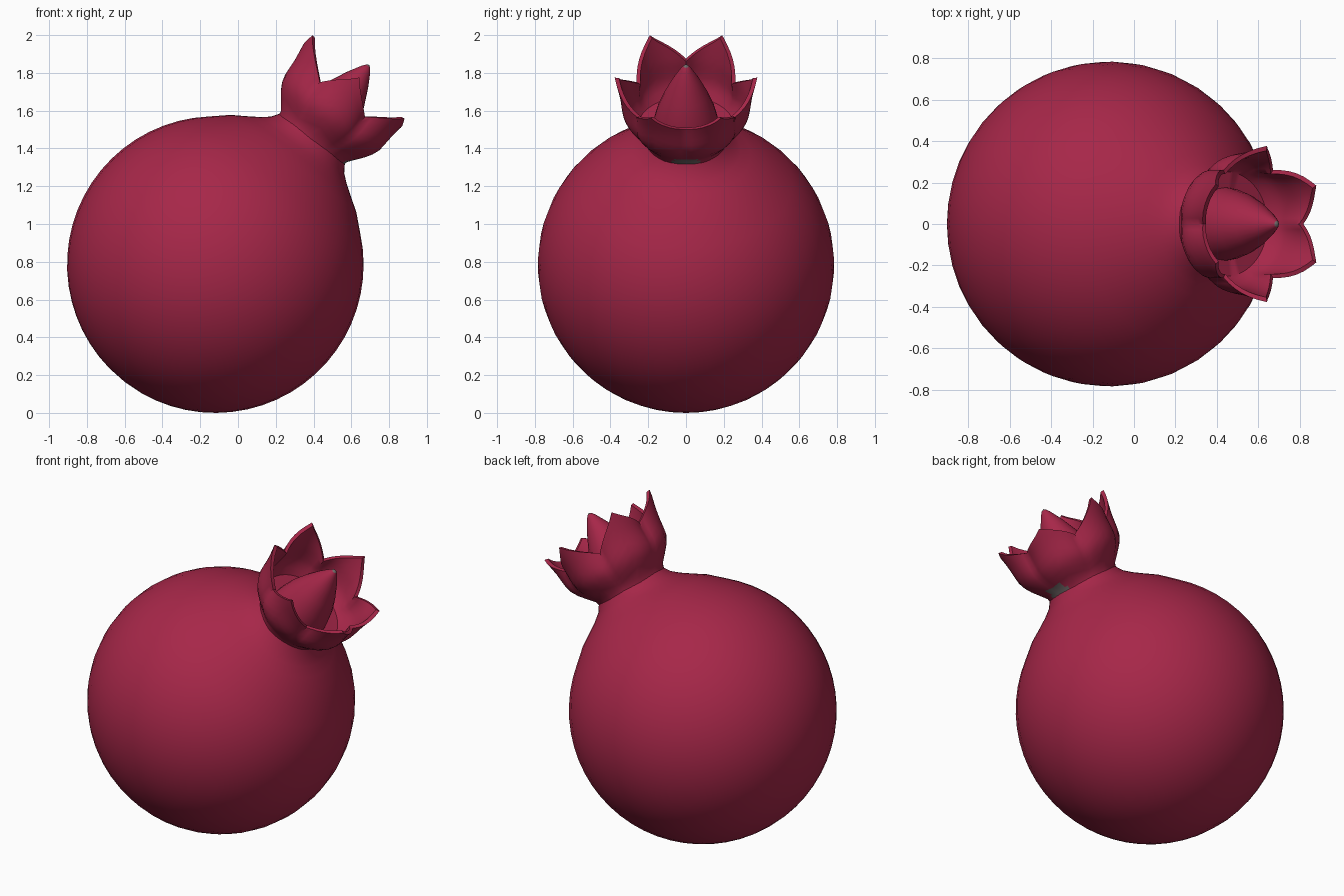
import bpy, bmesh, math
from mathutils import Matrix

if "Cube" in bpy.data.objects:
    bpy.data.objects.remove(bpy.data.objects["Cube"])

# Everything is turned around one tilted axis through the fruit's centre
TILT = math.radians(37.6)
FRAME = Matrix.Translation((-0.12, 0, 0.785)) @ Matrix.Rotation(TILT, 4, 'Y')
R = 0.785


def material(name, color):
    m = bpy.data.materials.new(name)
    m.diffuse_color = (*color, 1)
    m.use_nodes = True
    m.node_tree.nodes["Principled BSDF"].inputs["Base Color"].default_value = m.diffuse_color
    return m


RED = material("pomegranate red", (0.385, 0.02, 0.066))
GREY = material("dry grey", (0.17, 0.14, 0.14))


def interp(pts, x):
    for (x0, y0), (x1, y1) in zip(pts, pts[1:]):
        if x <= x1:
            return y0 + (y1 - y0) * (x - x0) / (x1 - x0)
    return pts[-1][1]


def ring_surface(name, rings, start=None, end=None, grey_rule=None):
    """Skin a list of rings [(x, y, z)...]; start/end are closing points."""
    bm = bmesh.new()
    rows = [[bm.verts.new(p) for p in ring] for ring in rings]
    n = len(rows[0])
    for lo, hi in zip(rows, rows[1:]):
        for i in range(n):
            j = (i + 1) % n
            bm.faces.new((lo[i], lo[j], hi[j], hi[i]))
    if start:
        v = bm.verts.new(start)
        for i in range(n):
            bm.faces.new((v, rows[0][(i + 1) % n], rows[0][i]))
    if end:
        v = bm.verts.new(end)
        for i in range(n):
            bm.faces.new((rows[-1][i], rows[-1][(i + 1) % n], v))
    if grey_rule:
        for f in bm.faces:
            f.material_index = int(grey_rule(f.calc_center_median()))
    bm.transform(FRAME)
    me = bpy.data.meshes.new(name)
    bm.to_mesh(me)
    bm.free()
    ob = bpy.data.objects.new(name, me)
    bpy.context.collection.objects.link(ob)
    me.materials.append(RED)
    me.materials.append(GREY)
    bpy.ops.object.select_all(action='DESELECT')
    ob.select_set(True)
    bpy.context.view_layer.objects.active = ob
    bpy.ops.object.shade_smooth_by_angle(angle=math.radians(50))
    return ob


def lathe(profile, n):
    return [[(r * math.cos(2 * math.pi * i / n), r * math.sin(2 * math.pi * i / n), z)
             for i in range(n)] for r, z in profile]


# Body: sphere that swells into a short neck
body = [(R * math.sin(a), -R * math.cos(a))
        for a in (math.radians(d) for d in range(8, 141, 6))]
body += [(0.42, 0.677), (0.343, 0.727), (0.29, 0.763), (0.245, 0.80), (0.215, 0.845), (0.20, 0.87)]
ring_surface("fruit_body", lathe(body, 40), start=(0, 0, -R), end=(0, 0, 0.87))

# Crown: cup whose rim rises into six pointed sepals
N = 72
OUTER = [(0.82, 0.215), (0.86, 0.225), (0.90, 0.262), (0.95, 0.305), (1.0, 0.333),
         (1.06, 0.342), (1.12, 0.348), (1.20, 0.365), (1.28, 0.385)]


def crown_point(i, t, inner):
    th = 2 * math.pi * i / N
    s = abs((math.degrees(th) % 60) - 30) / 30      # 0 at sepal tip, 1 in the notch
    tip = 1.25 - 0.03 * math.cos(th)
    notch = 1.09 + 0.05 * math.cos(th) ** 2
    rim = tip + (notch - tip) * s ** 0.85
    base = 0.93 if inner else 0.82
    z = base + (rim - base) * t
    r = interp(OUTER, z) * (1 - 0.13 * s ** 2 * t)
    if inner:
        r -= 0.035 - 0.012 * t
        z -= 0.004
    return (r * math.cos(th), r * math.sin(th), z)


STEPS = 9
rings = [[crown_point(i, k / STEPS, False) for i in range(N)] for k in range(STEPS + 1)]
rings += [[crown_point(i, k / STEPS, True) for i in range(N)] for k in range(STEPS, -1, -1)]
ring_surface("crown", rings, end=(0, 0, 0.92),
             grey_rule=lambda c: c.z < 0.88 and c.x > 0.1 and abs(c.y) < 0.08)

# Central pointed cone inside the crown, with a tiny dry tip
cone = [(0.18, 0.90), (0.172, 0.96), (0.15, 1.05), (0.115, 1.14), (0.07, 1.235),
        (0.03, 1.305), (0.014, 1.326)]
ring_surface("crown_centre", lathe(cone, 24), end=(0, 0, 1.335),
             grey_rule=lambda c: c.z > 1.326)
